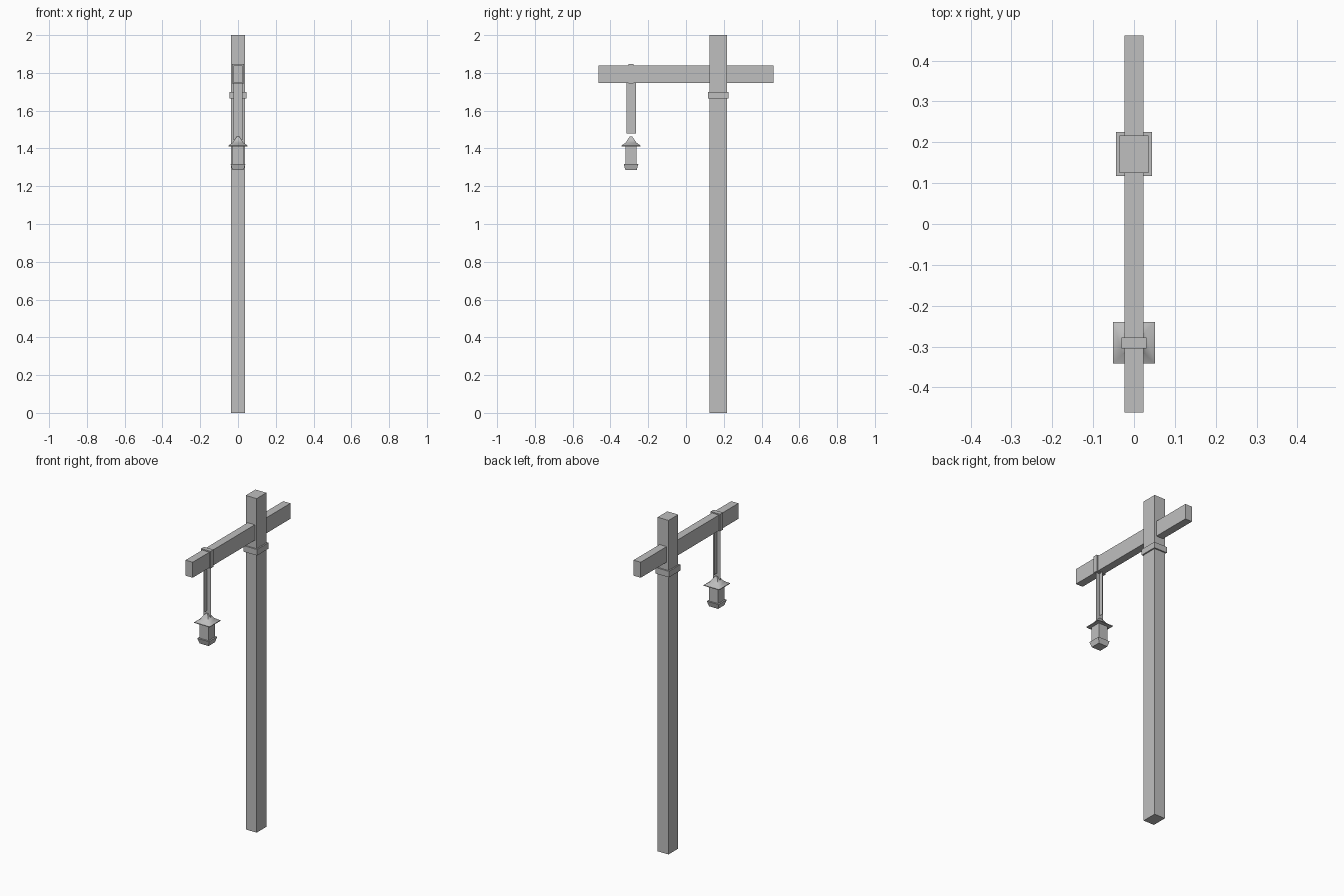
import bpy
import bmesh

old = bpy.data.objects.get("Cube")
if old:
    bpy.data.objects.remove(old, do_unlink=True)

grey = bpy.data.materials.new("plain_grey")
grey.use_nodes = True
colour = (0.52, 0.52, 0.52, 1)
grey.diffuse_color = colour
grey.node_tree.nodes["Principled BSDF"].inputs["Base Color"].default_value = colour

POST_Y = 0.171
LAMP_Y = -0.291


def finish(name, bm, y):
    bmesh.ops.recalc_face_normals(bm, faces=bm.faces)
    mesh = bpy.data.meshes.new(name)
    bm.to_mesh(mesh)
    bm.free()
    mesh.materials.append(grey)
    obj = bpy.data.objects.new(name, mesh)
    obj.location.y = y
    bpy.context.collection.objects.link(obj)
    return obj


def stack(name, y, rings):
    """Loft rectangular rings (half x, half y, z) into a closed solid."""
    bm = bmesh.new()
    loops = [[bm.verts.new((sx * hx, sy * hy, z))
              for sx, sy in ((-1, -1), (1, -1), (1, 1), (-1, 1))]
             for hx, hy, z in rings]
    for low, high in zip(loops, loops[1:]):
        for i in range(4):
            j = (i + 1) % 4
            bm.faces.new((low[i], low[j], high[j], high[i]))
    bm.faces.new(loops[0][::-1])
    bm.faces.new(loops[-1])
    return finish(name, bm, y)


def box(name, y, hx, hy, z0, z1):
    return stack(name, y, [(hx, hy, z0), (hx, hy, z1)])


def strip(name, hx, hy, z0, z1):
    """Thin upright sheet, one link row of the hanging chain."""
    bm = bmesh.new()
    bm.faces.new([bm.verts.new(p) for p in (
        (-hx, -hy, z0), (hx, hy, z0), (hx, hy, z1), (-hx, -hy, z1))])
    return finish(name, bm, LAMP_Y)


# Timber frame
box("post", POST_Y, 0.036, 0.046, 0, 2)
box("post_collar", POST_Y, 0.044, 0.054, 1.664, 1.7)
box("cross_beam", 0, 0.0235, 0.462, 1.747, 1.84)

# Strap round the beam and crossed chain sheets
box("beam_strap", LAMP_Y, 0.031, 0.0135, 1.744, 1.847)
strip("chain_across", 0.025, 0, 1.445, 1.747)
strip("chain_along", 0, 0.025, 1.48, 1.747)

# Lantern
box("lantern_body", LAMP_Y, 0.03, 0.03, 1.3, 1.42)
stack("lantern_base", LAMP_Y, [(0.03, 0.03, 1.286), (0.039, 0.039, 1.318)])
roof = stack("lantern_roof", LAMP_Y, [
    (h, h, z) for h, z in
    ((0.051, 1.411), (0.051, 1.415), (0.028, 1.431), (0.016, 1.45), (0.006, 1.463))])

# Soften only the curved roof slopes
bpy.ops.object.select_all(action="DESELECT")
roof.select_set(True)
bpy.context.view_layer.objects.active = roof
bpy.ops.object.shade_smooth_by_angle(angle=0.9)
